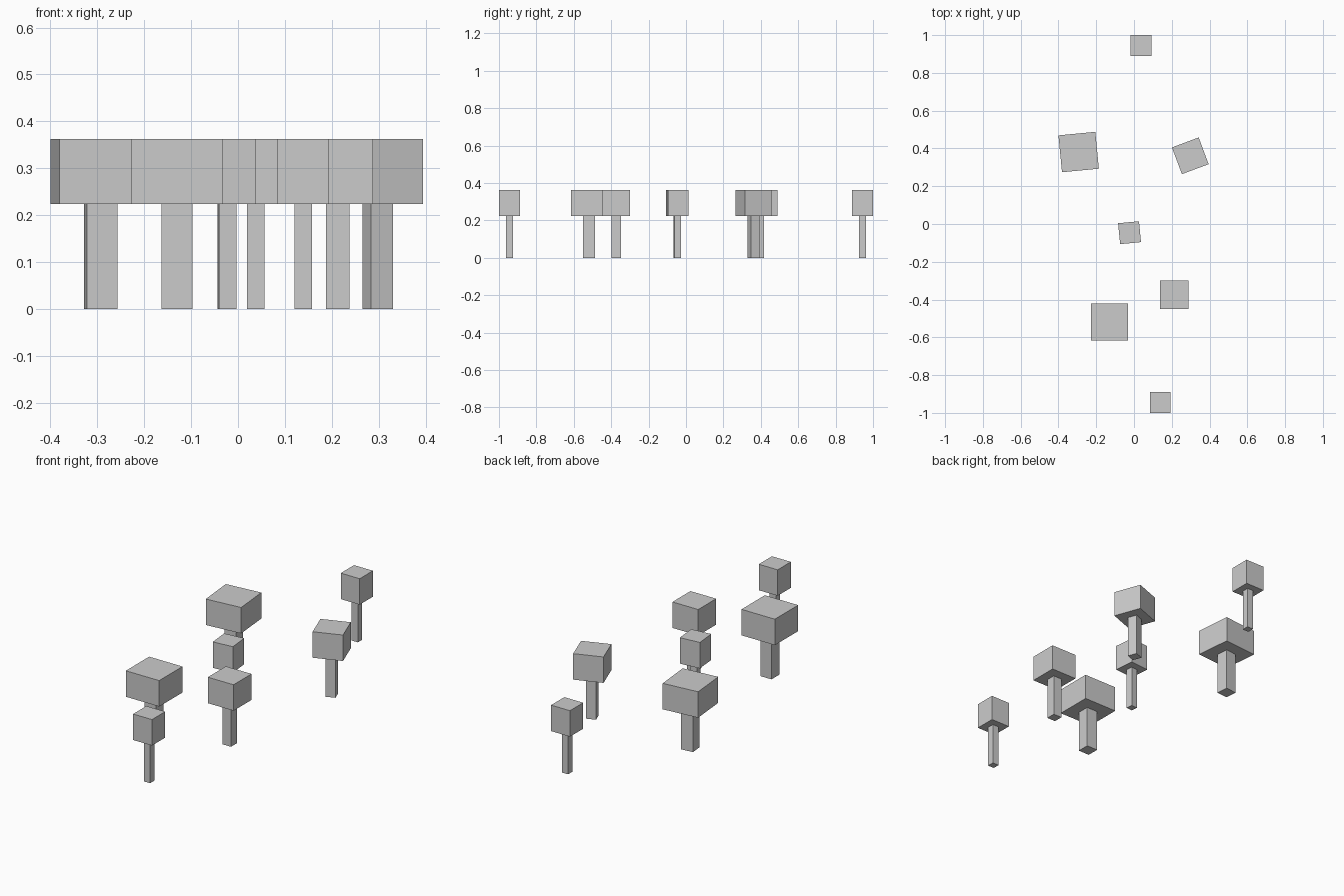
import bpy
from math import radians

if "Cube" in bpy.data.objects:
    bpy.data.objects.remove(bpy.data.objects["Cube"])

CROWN_BOTTOM, CROWN_TOP = 0.224, 0.362


def box(name, x, y, z0, z1, width, angle):
    """Square upright block between two heights, turned about z."""
    bpy.ops.mesh.primitive_cube_add(size=1, location=(x, y, (z0 + z1) / 2),
                                    rotation=(0, 0, radians(angle)))
    ob = bpy.context.object
    ob.name = name
    ob.scale = (width, width, z1 - z0)
    return ob


def tree(index, x, y, width, angle):
    """Block tree: the trunk is a third of the crown's width."""
    box(f"tree_trunk_{index}", x, y, 0, CROWN_BOTTOM, width / 3, angle)
    box(f"tree_crown_{index}", x, y, CROWN_BOTTOM, CROWN_TOP, width, angle)


# Small, medium and large crown widths
S, M, L = 0.111, 0.151, 0.196

# Trees: x, y, crown width, turn in degrees
trees = [
    (0.0375, 0.944, S, 0),
    (-0.293, 0.381, L, 5.5),
    (0.298, 0.361, M, 20.5),
    (-0.0235, -0.046, S, 5.5),
    (0.213, -0.374, M, 0),
    (-0.130, -0.518, L, 0),
    (0.139, -0.944, S, 0),
]
for i, spec in enumerate(trees, 1):
    tree(i, *spec)
